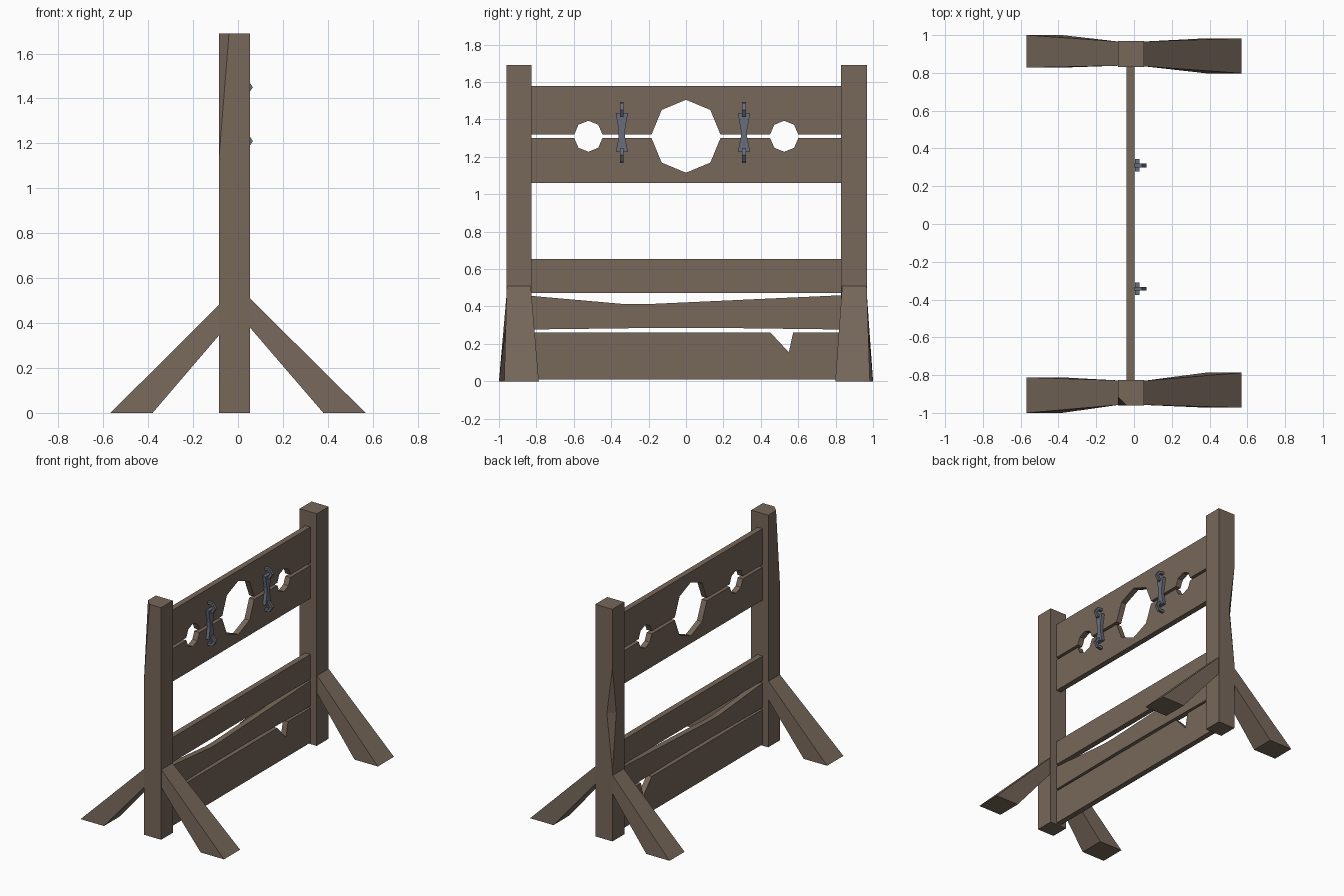
import bpy, bmesh, math

if "Cube" in bpy.data.objects:
    bpy.data.objects.remove(bpy.data.objects["Cube"])


def material(name, col):
    m = bpy.data.materials.new(name)
    m.diffuse_color = (*col, 1)
    m.use_nodes = True
    m.node_tree.nodes["Principled BSDF"].inputs["Base Color"].default_value = m.diffuse_color
    return m


WOOD = material("weathered wood", (0.185, 0.138, 0.104))
STEEL = material("grey steel", (0.14, 0.155, 0.20))


def loft(name, loops, mat):
    """Join equal-length point loops into a capped solid."""
    bm = bmesh.new()
    rings = [[bm.verts.new(p) for p in loop] for loop in loops]
    n = len(rings[0])
    for a, b in zip(rings, rings[1:]):
        for i in range(n):
            j = (i + 1) % n
            bm.faces.new((a[i], a[j], b[j], b[i]))
    bm.faces.new(rings[0])
    bm.faces.new(rings[-1])
    bmesh.ops.remove_doubles(bm, verts=bm.verts, dist=1e-5)
    bmesh.ops.recalc_face_normals(bm, faces=bm.faces)
    me = bpy.data.meshes.new(name)
    bm.to_mesh(me)
    bm.free()
    me.materials.append(mat)
    ob = bpy.data.objects.new(name, me)
    bpy.context.collection.objects.link(ob)
    return ob


def board(name, profile, x0=-0.039, x1=0.002, mat=WOOD):
    """Extrude a (y, z) profile along x."""
    return loft(name, [[(x, y, z) for y, z in profile] for x in (x0, x1)], mat)


# Posts, with the outer rear corner chipped by c at height z
def post(name, yi, yo, chips):
    s = math.copysign(1, yo)
    x0, x1 = -0.085, 0.053
    loft(name, [[(x1, yi, z), (x1, yo, z), (x0 + c, yo, z),
                 (x0, yo - s * c, z), (x0, yi, z)] for z, c in chips], WOOD)


post("left_post", -0.825, -0.96, [(0, 0), (1.13, 0), (1.69, 0.045)])
post("right_post", 0.83, 0.968,
     [(0, 0), (0.52, 0), (0.92, 0.045), (1.26, 0), (1.69, 0)])


# Splayed braces, widening towards the foot
def brace(name, s, xp, ztop, zlow, narrow, wide):
    loops = []
    for k in (0, 1):
        loops.append([(xp, narrow[k], ztop), (xp, narrow[k], zlow),
                      (s * 0.38, wide[k], 0), (s * 0.568, wide[k], 0)])
    loft(name, loops, WOOD)


brace("front_brace_right", 1, 0.053, 0.51, 0.38, (0.835, 0.966), (0.798, 0.983))
brace("front_brace_left", 1, 0.053, 0.51, 0.38, (-0.83, -0.958), (-0.787, -0.972))
brace("rear_brace_right", -1, -0.085, 0.48, 0.345, (0.838, 0.966), (0.828, 1.0))
brace("rear_brace_left", -1, -0.085, 0.48, 0.345, (-0.828, -0.958), (-0.812, -1.0))

# Neck and wrist boards: straight edge with half-octagon cut-outs
W = 0.832


def holed(edge, far, sgn):
    pts = [(-W, far), (-W, edge)]
    for c, r, h in ((-0.522, 0.075, 0.073), (0, 0.184, 0.185), (0.525, 0.075, 0.073)):
        for i in range(5):
            a = math.pi * (1 - i / 4)
            pts.append((c + r * math.cos(a), edge + sgn * h * math.sin(a)))
    return pts + [(W, edge), (W, far)]


board("upper_stock_board", holed(1.32, 1.58, 1))
board("lower_stock_board", holed(1.30, 1.06, -1))

# Lower planks: plain, worn and notched
board("top_plank", [(-W, 0.473), (W, 0.473), (W, 0.653), (-W, 0.653)])
board("worn_plank", [(-W, 0.277), (-0.2, 0.285), (0.2, 0.285), (W, 0.277),
                     (W, 0.46), (-0.22, 0.412), (-0.32, 0.412), (-W, 0.457)])
board("notched_plank", [(-W, 0.01), (W, 0.01), (W, 0.262), (0.573, 0.262),
                        (0.55, 0.155), (0.45, 0.262), (-W, 0.262)])

# Latches: waisted plate held by two bent staples
for side, y in (("left", -0.343), ("right", 0.31)):
    plate = [(-0.033, 1.435), (-0.017, 1.345), (-0.017, 1.305), (-0.033, 1.225),
             (0.033, 1.225), (0.017, 1.305), (0.017, 1.345), (0.033, 1.435)]
    board(side + "_latch_plate", [(y + a, z) for a, z in plate], 0.004, 0.028, STEEL)
    for zc, part in ((1.45, "upper"), (1.21, "lower")):
        outer = [(-0.005, 0.04), (0.042, 0.037), (0.066, 0.0), (0.042, -0.037), (-0.005, -0.04)]
        inner = [(-0.005, -0.021), (0.033, -0.019), (0.046, 0.0), (0.033, 0.019), (-0.005, 0.021)]
        loft(f"{side}_{part}_staple",
             [[(x, y + d, zc + z) for x, z in outer + inner] for d in (-0.01, 0.01)], STEEL)
